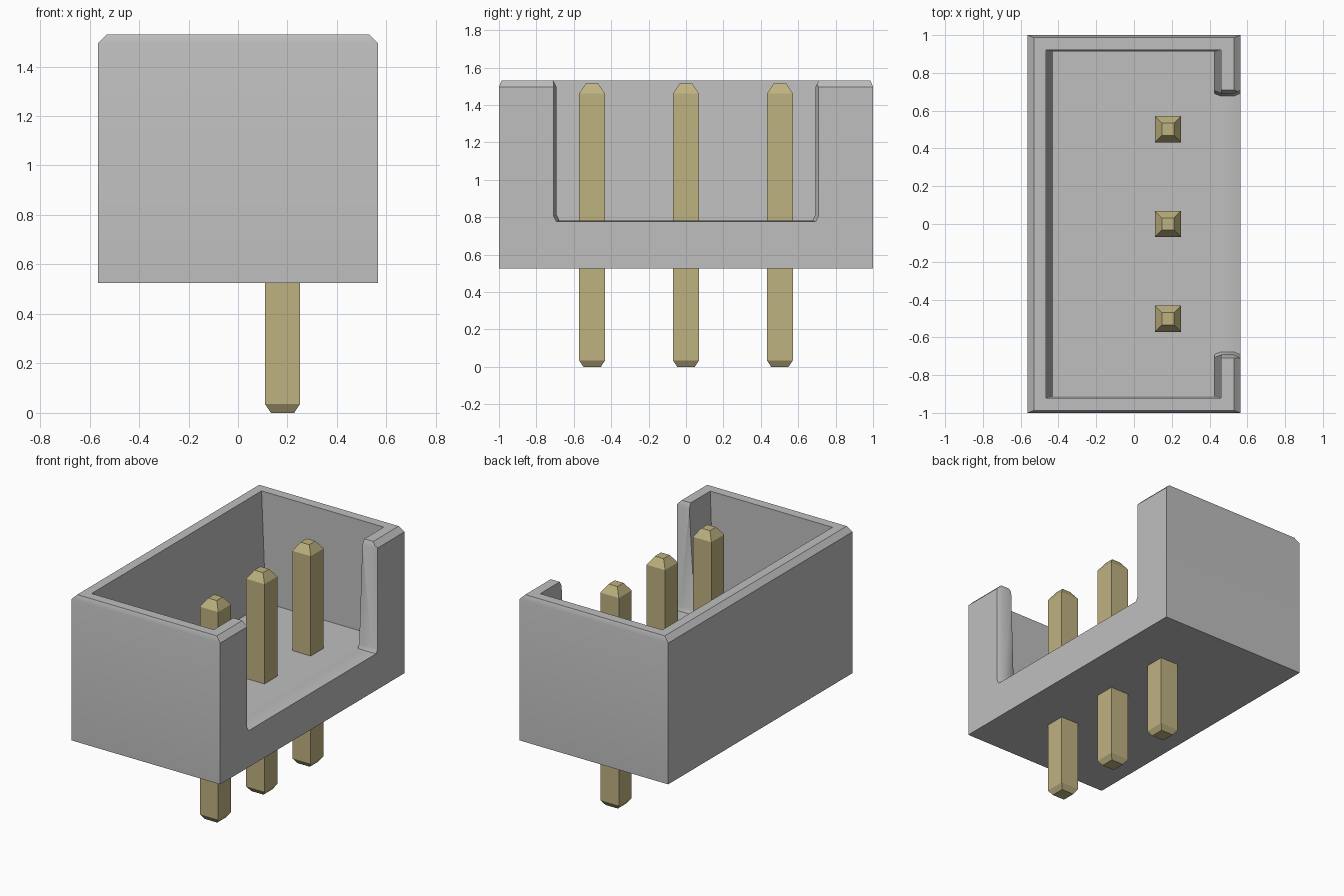
import bpy, bmesh, math

if "Cube" in bpy.data.objects:
    bpy.data.objects.remove(bpy.data.objects["Cube"], do_unlink=True)


def material(name, rgb):
    m = bpy.data.materials.new(name)
    m.use_nodes = True
    m.diffuse_color = (*rgb, 1)
    m.node_tree.nodes["Principled BSDF"].inputs["Base Color"].default_value = (*rgb, 1)
    return m


grey = material("light grey plastic", (0.52, 0.52, 0.52))
brass = material("pale gold metal", (0.52, 0.445, 0.22))


def loft(name, rings, mat):
    """Closed solid through rings that all have the same number of points."""
    bm = bmesh.new()
    loops = [[bm.verts.new(p) for p in ring] for ring in rings]
    n = len(loops[0])
    for a, b in zip(loops, loops[1:]):
        for i in range(n):
            j = (i + 1) % n
            bm.faces.new((a[i], a[j], b[j], b[i]))
    bm.faces.new(loops[0])
    bm.faces.new(loops[-1])
    bmesh.ops.recalc_face_normals(bm, faces=bm.faces[:])
    me = bpy.data.meshes.new(name)
    bm.to_mesh(me)
    bm.free()
    me.materials.append(mat)
    ob = bpy.data.objects.new(name, me)
    bpy.context.collection.objects.link(ob)
    return ob


def rect(x0, x1, y0, y1, z):
    return [(x0, y0, z), (x1, y0, z), (x1, y1, z), (x0, y1, z)]


def cut(target, cutter):
    cutter.hide_render = True
    mod = target.modifiers.new("cut", 'BOOLEAN')
    mod.operation = 'DIFFERENCE'
    mod.solver = 'EXACT'
    mod.object = cutter
    bpy.context.view_layer.objects.active = target
    bpy.ops.object.modifier_apply(modifier=mod.name)
    bpy.data.objects.remove(cutter, do_unlink=True)


# Housing block with a chamfered top rim
housing = loft("housing", [
    rect(-0.565, 0.565, -1, 1, 0.525),
    rect(-0.565, 0.565, -1, 1, 1.495),
    rect(-0.53, 0.53, -0.987, 0.987, 1.53)], grey)

# Drafted cavity, wider at the top
cut(housing, loft("cavity_cutter", [
    rect(-0.428, 0.426, -0.912, 0.912, 0.775),
    rect(-0.470, 0.465, -0.923, 0.923, 1.60)], grey))


# Side opening with softened edges all round
def opening(x, w, sill):
    half = [(0.71, 1.65), (0.71, 1.53), (w, 1.495), (w, sill + 0.03), (w - 0.015, sill)]
    pts = half + [(-y, z) for y, z in reversed(half)]
    return [(x, y, z) for y, z in pts]


cut(housing, loft("opening_cutter", [
    opening(0.62, 0.708, 0.776),
    opening(0.565, 0.708, 0.776),
    opening(0.53, 0.692, 0.783),
    opening(0.46, 0.692, 0.783),
    opening(0.42, 0.708, 0.776)], grey))

bpy.ops.object.select_all(action='DESELECT')
housing.select_set(True)
bpy.context.view_layer.objects.active = housing
bpy.ops.object.shade_smooth_by_angle(angle=math.radians(28))

# Three square contact pins with tapered ends
PIN_X = 0.18
for label, cy in (("front", -0.502), ("middle", 0.0), ("back", 0.502)):
    loft(label + "_pin", [
        rect(PIN_X - h, PIN_X + h, cy - h, cy + h, z)
        for h, z in ((0.047, 0), (0.07, 0.035), (0.07, 1.46), (0.033, 1.515))], brass)
